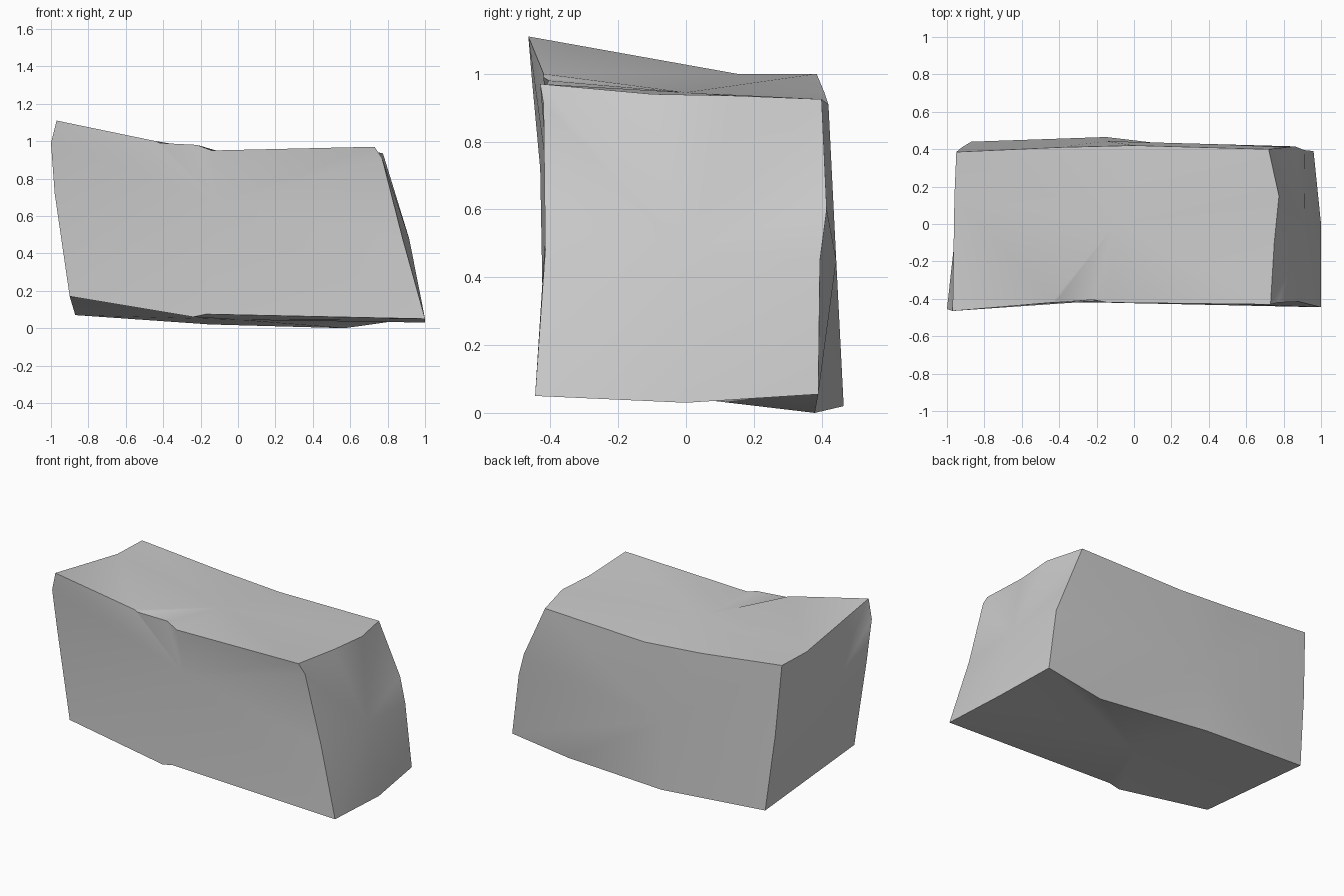
import bpy
import bmesh
import math

default_cube = bpy.data.objects.get("Cube")
if default_cube:
    bpy.data.objects.remove(default_cube, do_unlink=True)

bm = bmesh.new()


def chain(*points):
    """Vertices along one worn edge of the block."""
    return [bm.verts.new(p) for p in points]


def fan(loop, centre):
    """Close a ring of vertices with triangles meeting at a centre point."""
    hub = bm.verts.new(centre)
    for a, b in zip(loop, loop[1:] + loop[:1]):
        bm.faces.new((a, b, hub))


# Horizontal edges, each running from -x to +x and including its corners
top_front = chain((-0.97, -0.465, 1.11), (-0.44, -0.42, 1.0), (-0.42, -0.42, 0.99),
                  (-0.22, -0.405, 0.98), (-0.14, -0.42, 0.95), (0.73, -0.43, 0.97))
top_back = chain((-0.95, 0.385, 1.0), (-0.4, 0.41, 0.94),
                 (0.0, 0.42, 0.91), (0.72, 0.4, 0.925))
bottom_front = chain((-0.9, -0.42, 0.17), (-0.24, -0.42, 0.06),
                     (-0.17, -0.42, 0.075), (1.0, -0.445, 0.05))
bottom_back = chain((-0.87, 0.44, 0.07), (-0.15, 0.465, 0.02),
                    (0.57, 0.38, 0.0), (0.96, 0.39, 0.055))

# Inner points of the edges running front to back
top_left = chain((-0.96, 0.15, 1.0))
top_right = chain((0.75, -0.1, 0.94), (0.775, 0.15, 0.935))
bottom_right = chain((1.0, 0.0, 0.03))

# Inner points of the upright edges, listed from the top down
front_left = chain((-1.0, -0.455, 0.99), (-0.98, -0.43, 0.72))
front_right = chain((0.77, -0.42, 0.91), (0.88, -0.415, 0.48))
back_left = chain((-0.92, 0.41, 0.55))
back_right = chain((0.86, 0.415, 0.6), (0.91, 0.395, 0.45))

# Front, back and the two ends
fan(top_front + front_right + bottom_front[::-1] + front_left[::-1], (-0.1, -0.405, 0.67))
fan(top_back + back_right + bottom_back[::-1] + back_left[::-1], (-0.15, 0.443, 0.45))
fan([top_front[0]] + top_left + [top_back[0]] + back_left + [bottom_back[0], bottom_front[0]]
    + front_left[::-1], (-0.95, 0.0, 0.55))
fan([top_front[-1]] + top_right + [top_back[-1]] + back_right + [bottom_back[-1]]
    + bottom_right + [bottom_front[-1]] + front_right[::-1], (0.915, 0.0, 0.48))

# Underside
fan(bottom_front + bottom_right + bottom_back[::-1], (0.0, 0.0, 0.045))

# Top, with a raised corner flap folded along a valley
bm.faces.new((top_front[0], top_front[1], top_left[0]))
fan(top_front[1:] + top_right + top_back[::-1] + top_left, (-0.1, 0.0, 0.945))

bmesh.ops.recalc_face_normals(bm, faces=bm.faces)
mesh = bpy.data.meshes.new("stone_block")
bm.to_mesh(mesh)
bm.free()

block = bpy.data.objects.new("stone_block", mesh)
bpy.context.collection.objects.link(block)

# Plain grey stone
stone = bpy.data.materials.new("stone_grey")
stone.use_nodes = True
grey = (0.6, 0.6, 0.6, 1.0)
stone.diffuse_color = grey
stone.node_tree.nodes["Principled BSDF"].inputs["Base Color"].default_value = grey
mesh.materials.append(stone)

# Soft faces with crisp block edges
bpy.ops.object.select_all(action="DESELECT")
block.select_set(True)
bpy.context.view_layer.objects.active = block
bpy.ops.object.shade_smooth_by_angle(angle=math.radians(35))
